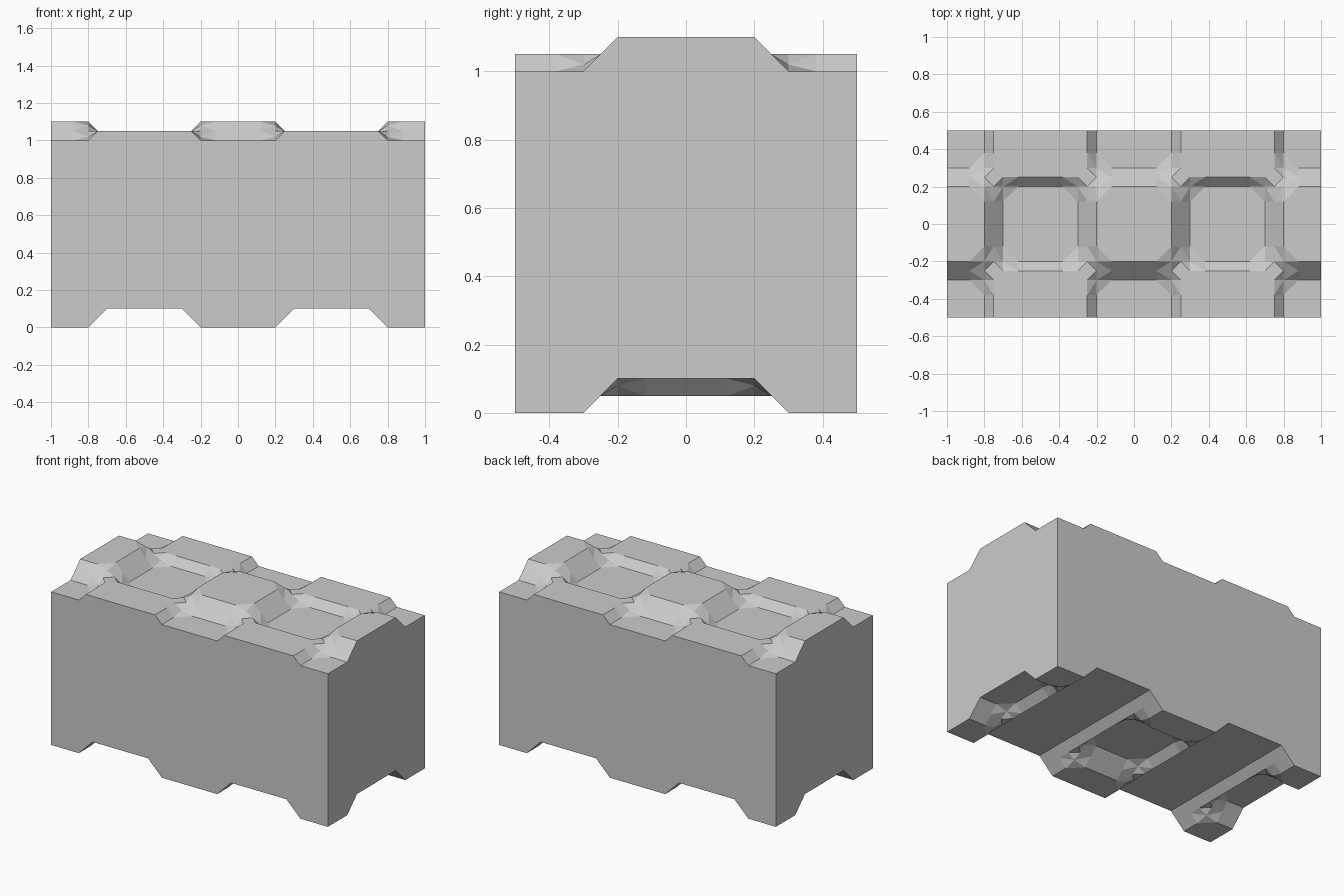
import bpy, bmesh

if "Cube" in bpy.data.objects:
    bpy.data.objects.remove(bpy.data.objects["Cube"])

# Key lines where the studs and pockets start, bend and end
half_x = [.12, .2, .25, .3, .38, .62, .7, .75, .8, .88, 1]
half_y = [.12, .2, .25, .3, .38, .5]
mirrored = lambda vals: [-v for v in reversed(vals)] + [0] + vals
XS, YS = mirrored(half_x), mirrored(half_y)


def ramp(d):
    """+1 inside a stud, -1 outside, sloping through 0 at 0.25."""
    return max(-1, min(1, (.25 - d) / .05))


def waves(x, y):
    dx, dy = abs(x - round(x)), abs(y)
    px, py = ramp(dx), ramp(dy)
    p = px * py
    # clipped corners give octagonal studs and pockets
    if abs(abs(dx - .25) - .05) < 1e-4 and abs(abs(dy - .25) - .05) < 1e-4:
        p *= .6
    return px, py, p


def top_height(x, y):
    px, py, p = waves(x, y)
    return 1.05 + .05 * (0 if px < 0 and py < 0 else p)


def bottom_height(x, y):
    px, py, p = waves(x, y)
    return .05 + .05 * (-px if px < 0 else p)


bm = bmesh.new()
NX, NY = len(XS), len(YS)

# Top and bottom relief surfaces
def relief(height):
    v = [[bm.verts.new((x, y, height(x, y))) for y in YS] for x in XS]
    for i in range(NX - 1):
        for j in range(NY - 1):
            bm.faces.new((v[i][j], v[i + 1][j], v[i + 1][j + 1], v[i][j + 1]))
    return v

top, bottom = relief(top_height), relief(bottom_height)
bmesh.ops.triangulate(bm, faces=bm.faces[:])

# Flat side walls joining the two reliefs
ring = ([(i, 0) for i in range(NX - 1)] + [(NX - 1, j) for j in range(NY - 1)]
        + [(i, NY - 1) for i in range(NX - 1, 0, -1)]
        + [(0, j) for j in range(NY - 1, 0, -1)])
for (a, b), (c, d) in zip(ring, ring[1:] + ring[:1]):
    bm.faces.new((bottom[a][b], bottom[c][d], top[c][d], top[a][b]))

# Merge coplanar facets
bmesh.ops.recalc_face_normals(bm, faces=bm.faces[:])
bmesh.ops.dissolve_limit(bm, angle_limit=.01, verts=bm.verts[:], edges=bm.edges[:])
mesh = bpy.data.meshes.new("interlocking_block")
bm.to_mesh(mesh)
bm.free()
bpy.context.collection.objects.link(bpy.data.objects.new("interlocking_block", mesh))
